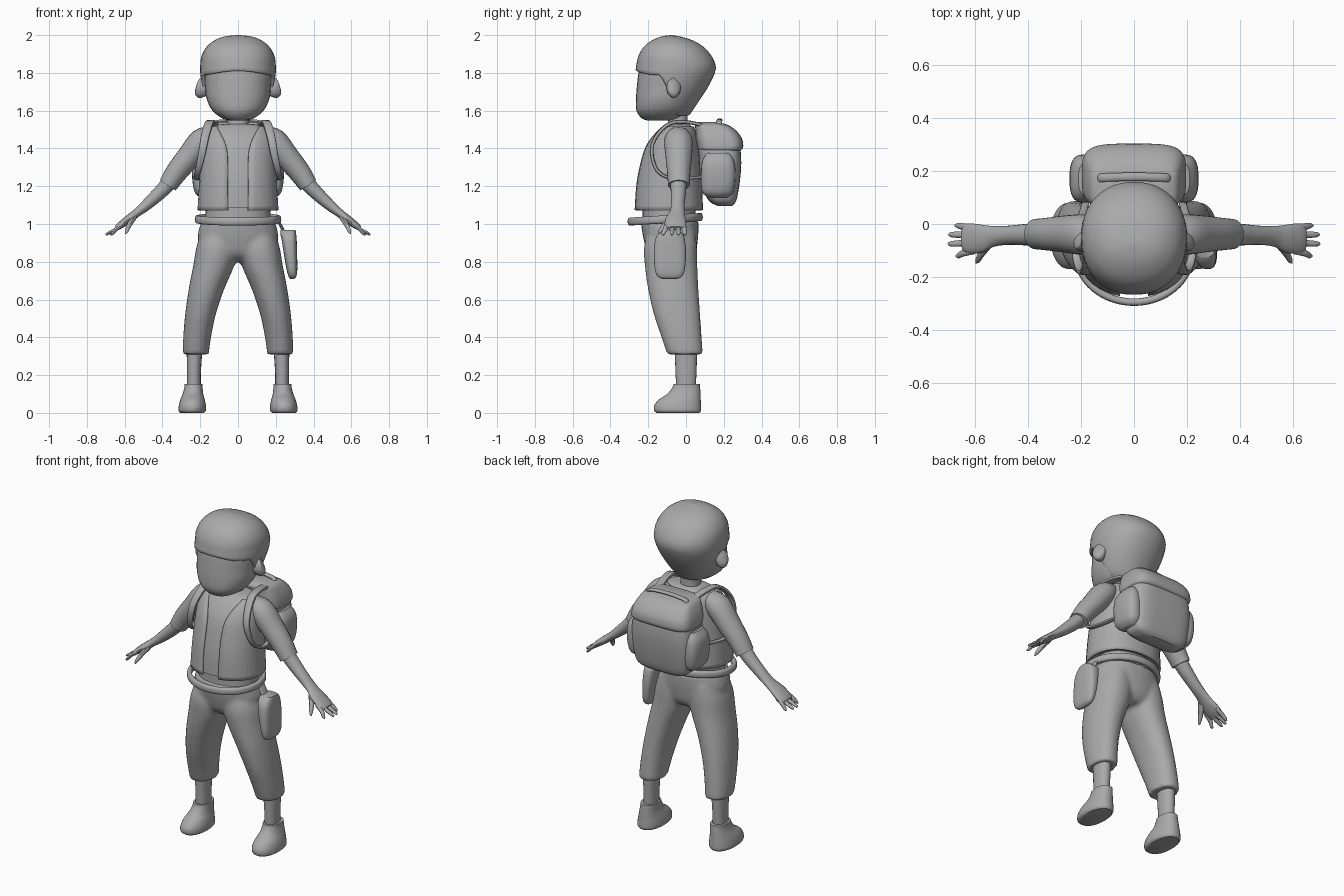
import bpy, bmesh, math
from mathutils import Vector

grey = bpy.data.materials.new("plain_grey")
grey.diffuse_color = (0.4, 0.4, 0.4, 1)


def catmull(rows, steps):
    """Smoothly fill in rows of numbers."""
    out = []
    for i in range(len(rows) - 1):
        a, b, c, d = (rows[max(0, min(len(rows) - 1, i + k))] for k in (-1, 0, 1, 2))
        for s in range(steps):
            t = s / steps
            out.append([0.5 * (2 * q + (r - p) * t + (2 * p - 5 * q + 4 * r - w) * t * t
                               + (3 * q - p - 3 * r + w) * t ** 3)
                        for p, q, r, w in zip(a, b, c, d)])
    return out + [list(rows[-1])]


def oval(a, power):
    c, s = math.cos(a), math.sin(a)
    return (math.copysign(abs(c) ** (2 / power), c), math.copysign(abs(s) ** (2 / power), s))


def skin(name, rings, caps=True, closed=False, mirror=False, angle=40):
    """Bridge equal rings of points into a surface."""
    bm = bmesh.new()
    grid = [[bm.verts.new(p) for p in ring] for ring in rings]
    pairs = list(zip(grid, grid[1:])) + ([(grid[-1], grid[0])] if closed else [])
    for lo, hi in pairs:
        for j in range(len(lo) - 1):
            bm.faces.new((lo[j], lo[j + 1], hi[j + 1], hi[j]))
    if caps and not closed:
        bm.faces.new(grid[0][:-1])
        bm.faces.new(grid[-1][:-1])
    bmesh.ops.remove_doubles(bm, verts=bm.verts, dist=1e-5)
    bmesh.ops.recalc_face_normals(bm, faces=bm.faces)
    me = bpy.data.meshes.new(name)
    bm.to_mesh(me)
    bm.free()
    me.materials.append(grey)
    ob = bpy.data.objects.new(name, me)
    bpy.context.collection.objects.link(ob)
    bpy.ops.object.select_all(action='DESELECT')
    ob.select_set(True)
    bpy.context.view_layer.objects.active = ob
    bpy.ops.object.shade_smooth_by_angle(angle=math.radians(angle))
    if mirror:
        ob.modifiers.new("mirror", 'MIRROR')
    return ob


def stack_rings(rows, power=2.2, n=32, steps=4):
    """Level rings from rows of z, x min, x max, y min, y max, front gap angle."""
    rings = []
    for z, x0, x1, y0, y1, g in catmull([tuple(r) + (0,) * (6 - len(r)) for r in rows], steps):
        ring = []
        for j in range(n + 1):
            c, s = oval(-math.pi / 2 + g + (2 * math.pi - 2 * g) * j / n, power)
            ring.append(((x0 + x1) / 2 + c * (x1 - x0) / 2, (y0 + y1) / 2 + s * (y1 - y0) / 2, z))
        rings.append(ring)
    return rings


def stack(name, rows, power=2.2, n=32, steps=4, **kw):
    return skin(name, stack_rings(rows, power, n, steps), **kw)


def tube(name, rows, n=16, steps=4, power=2, side=(0, 1, 0), closed=False, **kw):
    """Sweep rows of x, y, z, side radius, other radius."""
    rows = catmull(rows, steps)
    if closed:
        rows.pop()
    pts = [Vector(r[:3]) for r in rows]
    rings = []
    for i, r in enumerate(rows):
        nxt = pts[(i + 1) % len(pts)] if closed else pts[min(i + 1, len(pts) - 1)]
        t = (nxt - pts[i - 1 if closed else max(i - 1, 0)]).normalized()
        v = Vector(side)
        v = (v - t * v.dot(t)).normalized()
        u = t.cross(v)
        ring = []
        for j in range(n + 1):
            c, s = oval(2 * math.pi * j / n, power)
            ring.append(pts[i] + v * c * r[3] + u * s * r[4])
        rings.append(ring)
    return skin(name, rings, closed=closed, **kw)


def sym(rows):
    return [(z, -rx) + (rx,) + tuple(rest) for z, rx, *rest in rows]


# Head, neck and ears
stack("head", sym([(1.547, .04, -.20, -.08), (1.56, .085, -.235, -.03), (1.6, .135, -.262, .015),
                   (1.66, .165, -.265, .06), (1.73, .175, -.26, .1), (1.8, .183, -.252, .13),
                   (1.88, .175, -.235, .11), (1.95, .11, -.17, .03)]))
stack("neck", sym([(1.45, .07, -.11, .03), (1.51, .058, -.1, .01), (1.6, .055, -.09, .01)]), n=20)
tube("ear", [(.15, -.075, 1.72, .02, .03), (.185, -.07, 1.72, .035, .05), (.205, -.06, 1.722, .036, .052),
             (.214, -.055, 1.725, .015, .025)], mirror=True)

# Hair cap: rings run from a rim that drops toward the nape up to the crown
hair = catmull([(1.55, .07, -.2, -.0), (1.6, .13, -.255, .035), (1.66, .165, -.267, .075),
                (1.73, .188, -.27, .12), (1.8, .2, -.268, .153), (1.84, .2, -.263, .157), (1.89, .193, -.252, .135),
                (1.94, .165, -.222, .09), (1.975, .12, -.175, .03), (1.993, .07, -.13, -.035),
                (2.0, .008, -.085, -.07)], 6)


def hair_point(a, z, grow=0.0):
    k = next((i for i in range(len(hair) - 2) if hair[i + 1][0] >= z), len(hair) - 2)
    p, q = hair[k], hair[k + 1]
    f = min(1, max(0, (z - p[0]) / (q[0] - p[0])))
    _, rx, y0, y1 = (u + (v - u) * f for u, v in zip(p, q))
    c, s = oval(a, 2.15)
    return (c * (rx + grow), (y0 + y1) / 2 + s * ((y1 - y0) / 2 + grow), z)


def rim(a):
    y = -.055 + .19 * math.sin(a)
    if y < -.12:
        return 1.788 + .022 * max(0, -math.sin(a)) ** 4
    return max(1.575, 1.788 - 1.5 * (y + .12))


angles = [2 * math.pi * j / 48 for j in range(49)]
cap = [[hair_point(a, rim(a) + .012, -.04) for a in angles], [hair_point(a, rim(a), -.006) for a in angles]]
for i in range(21):
    t = math.sin(i / 20 * math.pi / 2)
    cap.append([hair_point(a, rim(a) + .005 + (1.995 - rim(a)) * t) for a in angles])
skin("hair", cap, angle=60)

# Torso: shirt, open vest and narrow waist
body = [(1.085, .205, -.266, .08), (1.2, .197, -.258, .075), (1.3, .192, -.24, .066), (1.4, .188, -.212, .06),
        (1.47, .176, -.172, .05), (1.515, .145, -.128, .03), (1.53, .07, -.1, .015)]
stack("shirt", sym(body), power=2.2)
gaps = (.22, .24, .24, .28, .45, .75)
vest = stack("vest", sym([(z - (.012 if i == 0 else -.002), rx + .01, y0 - .01, y1 + .01, g)
                          for i, ((z, rx, y0, y1), g) in enumerate(zip(body, gaps))]), caps=False)
thick = vest.modifiers.new("thickness", 'SOLIDIFY')
thick.thickness = .012
thick.offset = -1
stack("waist", sym([(1.0, .175, -.23, .05), (1.12, .17, -.23, .05)]))

# Belt
belt = [(.215 * math.cos(a), -.11 + .185 * math.sin(a), 1.025 + .012 * math.sin(a), .021, .014)
        for a in (math.pi * k / 8 for k in range(17))]
tube("belt", belt, side=(0, 0, 1), closed=True, power=2.6)

# Trousers: pelvis and both legs fused into one skin
trousers = stack("trousers", sym([(.8, .09, -.15, .02), (.84, .17, -.2, .05), (.92, .212, -.225, .063),
                                  (.98, .205, -.235, .066), (1.02, .19, -.24, .066)]))
leg = stack_rings([(.31, .155, .292, -.1, .09), (.4, .143, .29, -.13, .083), (.52, .118, .28, -.17, .075),
                   (.65, .075, .262, -.2, .066), (.78, .02, .237, -.218, .06), (.88, .0, .22, -.222, .058),
                   (.96, .02, .19, -.2, .05)])
for s in (1, -1):
    part = skin("leg", [[(s * x, y, z) for x, y, z in r] for r in leg])
    trousers.select_set(True)
    bpy.context.view_layer.objects.active = trousers
    bpy.ops.object.join()
fuse = trousers.modifiers.new("fuse", 'REMESH')
fuse.mode = 'VOXEL'
fuse.voxel_size = .013
fuse.use_smooth_shade = True
relax = trousers.modifiers.new("relax", 'SMOOTH')
relax.factor = .5
relax.iterations = 4

# Lower legs and shoes
stack("shin", [(.1, .195, .27, -.05, .05), (.2, .197, .27, -.055, .055), (.34, .188, .272, -.06, .06)],
      n=20, mirror=True)
stack("shoe", [(0, .18, .305, -.155, .072), (.012, .17, .315, -.168, .08), (.04, .17, .313, -.168, .08),
               (.07, .176, .305, -.145, .078), (.1, .184, .293, -.1, .077), (.13, .187, .285, -.075, .075),
               (.152, .188, .283, -.066, .073)], mirror=True)

# Sleeves, forearms and hands
tube("sleeve", [(.13, -.04, 1.475, .055, .045), (.19, -.04, 1.44, .075, .068), (.26, -.038, 1.355, .07, .064),
                (.325, -.038, 1.275, .062, .058), (.372, -.038, 1.205, .057, .05)], n=24, mirror=True)
tube("forearm", [(.33, -.04, 1.26, .045, .042), (.4, -.04, 1.18, .041, .038), (.48, -.043, 1.105, .036, .03),
                 (.535, -.047, 1.06, .04, .023), (.58, -.055, 1.025, .054, .022), (.625, -.055, .992, .056, .018),
                 (.645, -.055, .978, .045, .012)], n=20, mirror=True)
for label, y0, y1, reach in (("index", -.1, -.12, .672), ("middle", -.07, -.075, .7),
                             ("ring", -.042, -.04, .698), ("little", -.014, -.006, .675)):
    tube(label + "_finger", [(.605, y0, 1.0, .014, .012), (.645, (y0 + y1) / 2, .972, .013, .01),
                             (reach - .01, y1, .95, .01, .008), (reach, y1, .942, .004, .004)],
         n=10, steps=3, mirror=True)
tube("thumb", [(.55, -.075, 1.035, .02, .015), (.575, -.11, .995, .015, .013), (.588, -.135, .965, .011, .01),
               (.595, -.146, .948, .004, .004)], n=10, steps=3, mirror=True)

# Backpack with flap, side pockets, handle and shoulder straps
stack("backpack", sym([(1.095, .12, .17, .245), (1.115, .165, .13, .262), (1.16, .185, .1, .275),
                       (1.25, .195, .075, .288), (1.35, .195, .068, .292), (1.45, .18, .06, .275),
                       (1.52, .15, .06, .21)]), power=4, n=48)
stack("backpack_flap", sym([(1.39, .19, .07, .29), (1.4, .196, .062, .3), (1.42, .196, .058, .303),
                            (1.455, .19, .052, .295), (1.495, .175, .05, .265), (1.525, .155, .05, .22),
                            (1.54, .11, .07, .16)]), power=4, n=48)
stack("side_pocket", [(1.14, .15, .2, .12, .22), (1.17, .14, .23, .085, .25), (1.25, .14, .243, .08, .262),
                      (1.33, .14, .238, .085, .255), (1.375, .15, .21, .11, .23)], power=2.6, mirror=True)
tube("handle", [(-.13, .17, 1.515, .018, .01), (-.115, .175, 1.54, .016, .009), (0, .178, 1.55, .016, .009),
                (.115, .175, 1.54, .016, .009), (.13, .17, 1.515, .018, .01)], n=12)
tube("shoulder_strap", [(.12, .1, 1.52, .024, .01), (.14, 0, 1.54, .024, .01), (.155, -.09, 1.53, .024, .01),
                        (.175, -.16, 1.46, .022, .01), (.19, -.182, 1.38, .02, .01), (.212, -.15, 1.28, .016, .009),
                        (.22, -.06, 1.24, .014, .008), (.18, .09, 1.25, .014, .008)],
     n=12, side=(1, 0, 0), power=3, mirror=True)

# Hip pouch hanging from the belt
stack("pouch", [(.708, .278, .295, -.12, -.05), (.722, .268, .308, -.15, -.022), (.76, .257, .314, -.165, -.006),
                (.84, .243, .313, -.17, .0), (.91, .232, .311, -.165, -.005), (.945, .225, .308, -.15, -.015),
                (.968, .225, .305, -.125, -.04)], power=3)
tube("pouch_loop", [(.21, -.085, 1.02, .03, .008), (.23, -.085, .985, .03, .008), (.25, -.085, .94, .03, .008)], n=12)
